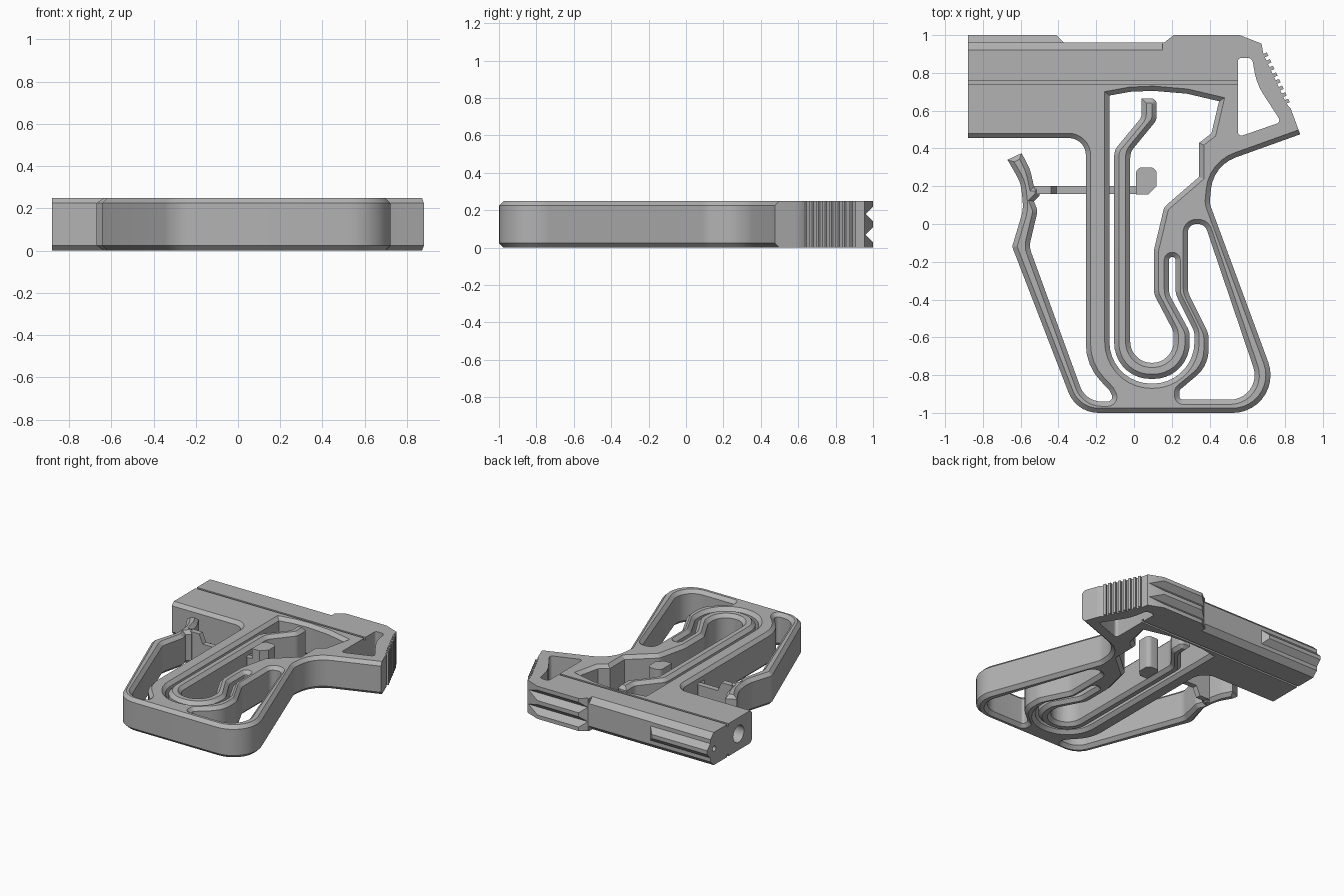
import bpy, bmesh, math
from mathutils import Vector

if "Cube" in bpy.data.objects:
    bpy.data.objects.remove(bpy.data.objects["Cube"])

H = 0.25       # thickness
B = 0.025      # rim chamfer
END = 1.1      # overshoot for trimming

grey = bpy.data.materials.new("plastic_grey")
grey.use_nodes = True
grey.diffuse_color = (0.45, 0.45, 0.45, 1)
grey.node_tree.nodes["Principled BSDF"].inputs["Base Color"].default_value = grey.diffuse_color


def rounded(points):
    """Polygon with an optional fillet radius as third value of each corner."""
    out = []
    for i, p in enumerate(points):
        c = Vector(p[:2])
        if len(p) < 3:
            out.append(c)
            continue
        a = (Vector(points[i - 1][:2]) - c).normalized()
        b = (Vector(points[(i + 1) % len(points)][:2]) - c).normalized()
        half = a.angle(b) / 2
        centre = c + (a + b).normalized() * p[2] / math.sin(half)
        start = c + a * p[2] / math.tan(half) - centre
        end = c + b * p[2] / math.tan(half) - centre
        turn = math.atan2(start.x * end.y - start.y * end.x, start.dot(end))
        n = max(2, math.ceil(abs(turn) / math.radians(11)))
        for k in range(n + 1):
            t = turn * k / n
            out.append(centre + Vector((start.x * math.cos(t) - start.y * math.sin(t),
                                        start.x * math.sin(t) + start.y * math.cos(t))))
    return out


def add(name, mesh):
    obj = bpy.data.objects.new(name, mesh)
    bpy.context.collection.objects.link(obj)
    mesh.materials.clear()
    mesh.materials.append(grey)
    return obj


def prism(name, points, axis, lo, hi):
    """Extrude a polygon along an axis; the points use the two other axes."""
    place = {"x": lambda p, d: (d, p[0], p[1]),
             "y": lambda p, d: (p[0], d, p[1]),
             "z": lambda p, d: (p[0], p[1], d)}[axis]
    bm = bmesh.new()
    ends = [[bm.verts.new(place(p, d)) for p in points] for d in (lo, hi)]
    for ring in ends:
        bm.faces.new(ring)
    for i in range(len(points)):
        bm.faces.new((ends[0][i - 1], ends[0][i], ends[1][i], ends[1][i - 1]))
    bmesh.ops.recalc_face_normals(bm, faces=bm.faces)
    mesh = bpy.data.meshes.new(name)
    bm.to_mesh(mesh)
    bm.free()
    return add(name, mesh)


def rect(a, b, c, d):
    return [(a, b), (c, b), (c, d), (a, d)]


def boolean(obj, cutter, operation="DIFFERENCE"):
    mod = obj.modifiers.new("cut", "BOOLEAN")
    mod.object, mod.operation, mod.solver = cutter, operation, "EXACT"
    bpy.context.view_layer.objects.active = obj
    bpy.ops.object.modifier_apply(modifier=mod.name)
    bpy.data.objects.remove(cutter)


def chamfered_plate(name, loops):
    """Flat plate with holes and chamfered rims."""
    cu = bpy.data.curves.new(name, "CURVE")
    cu.dimensions, cu.fill_mode = "2D", "BOTH"
    cu.extrude, cu.bevel_depth, cu.bevel_resolution, cu.offset = H / 2 - B, B, 0, -B
    for loop in loops:
        s = cu.splines.new("POLY")
        s.points.add(len(loop) - 1)
        for pt, co in zip(s.points, loop):
            pt.co = (co[0], co[1], 0, 1)
        s.use_cyclic_u = True
    tmp = bpy.data.objects.new(name, cu)
    bpy.context.collection.objects.link(tmp)
    bpy.context.view_layer.update()
    mesh = bpy.data.meshes.new_from_object(tmp.evaluated_get(bpy.context.evaluated_depsgraph_get()))
    bpy.data.objects.remove(tmp)
    bm = bmesh.new()
    bm.from_mesh(mesh)
    bmesh.ops.remove_doubles(bm, verts=bm.verts, dist=1e-4)
    bmesh.ops.translate(bm, verts=bm.verts, vec=(0, 0, H / 2))
    bmesh.ops.recalc_face_normals(bm, faces=bm.faces)
    bm.to_mesh(mesh)
    bm.free()
    return add(name, mesh)


# Outer edge: slide underside, front grip wall, trigger arm, grip base, back strap
outline = [(-END, END), (-END, .455), (-.255, .455, .09), (-.255, -.75, .28),
           (-.13, -.88, .025), (-.1, -.94, .025), (-.256, -.94, .12),
           (-.555, -.12, .1), (-.51, .07, .05), (-.53, .12), (-.5, .15), (-.5, .2),
           (-.53, .2), (-.55, .29, .2), (-.595, .375), (-.67, .34), (-.6, .22, .2),
           (-.585, .08, .2), (-.645, -.12, .03), (-.305, -1, .17), (.81, -1, .2),
           (.4, .11, .1), (.42, .31, .2), (1.02, .525), (1.02, END)]

# Window with the long spring standing inside it
window = [(-.13, .68), (-.13, -.845, .22), (.32, -.845, .22), (.32, -.57, .1),
          (.22, -.37, .1), (.22, -.175, .016), (.185, -.175, .016), (.185, -.37, .1),
          (.295, -.57, .1), (.295, -.82, .19), (-.105, -.82, .19), (-.105, .39, .08),
          (.04, .565, .05), (.04, .665), (.12, .665, .03), (.12, .55, .06),
          (-.02, .38, .08), (-.02, -.735, .113), (.21, -.735, .113), (.21, -.57, .08),
          (.105, -.37, .1), (.105, -.14, .1), (.16, .09, .05), (.345, .25), (.345, .43),
          (.41, .48), (.45, .65), (.28, .69), (.1, .705), (-.02, .7)]

strap_hole = [(.285, 0, .045), (.375, 0, .05), (.69, -.93, .13), (.24, -.93, .02),
              (.24, -.88, .02), (.395, -.75, .18), (.395, -.58, .12), (.285, -.36, .1)]

body = chamfered_plate("body", [rounded(p) for p in (outline, window, strap_hole)])

# Trim to the slide top, sights, serrated rear and square muzzle
trim = [(-.88, -END), (-.88, 1), (-.41, 1), (-.37, .96), (.16, .96), (.21, 1), (.56, 1), (.675, .955)]
top, low, teeth = Vector((.685, .9)), Vector((.815, .62)), 8
out = Vector((.018, .008))
for i in range(teeth):
    p = top.lerp(low, i / teeth)
    q = top.lerp(low, (i + .5) / teeth)
    trim += [p, p + out, q + out, q]
trim += [(.83, .61), (.88, .475), (.93, .35), (.93, -END)]
boolean(body, prism("trim", trim, "z", -1, 1), "INTERSECT")

# Hammer opening
hammer = [(.55, .88, .02), (.625, .88, .03), (.65, .74, .3), (.78, .54, .02), (.55, .46, .02)]
boolean(body, prism("hammer_cut", rounded(hammer), "z", -1, 1))

# Slide chamfers, sight notches and side grooves, mirrored through the thickness
side = [(1.01, .13), (1, .14), (.961, .18), (.961, .21), (.92, H), (.9, .27), (1.01, .27)]
notch = [(1.01, .23), (.96, .18), (1.01, .13)]
groove = rect(.742, H - .02, .758, H + .02)
for points, lo, hi in ((side, -1, .15), (notch, .15, .9), (groove, -1, .55)):
    for flip in (False, True):
        shape = [(y, H - z if flip else z) for y, z in points]
        boolean(body, prism("slide_cut", shape, "x", lo, hi))

# Barrel bore and guide hole
for y, r, depth in ((.62, .065, .4), (.915, .02, .2)):
    circle = [(y + r * math.cos(a), H / 2 + r * math.sin(a))
              for a in (math.tau * k / 24 for k in range(24))]
    boolean(body, prism("bore", circle, "x", -1, depth - .88))

# Passage for the trigger bar through the grip wall and spring
boolean(body, prism("passage", rect(.14, .06, .22, H - .06), "x", -.3, 0))

# Trigger bar and the sear block it pushes
half_bar = [(-.53, .01), (-.44, .01), (-.41, .08), (.06, .08)]
bar = prism("trigger_bar", half_bar + [(x, H - z) for x, z in reversed(half_bar)], "y", .158, .2)
sear_shape = [(.01, .155), (.01, .3, .035), (.12, .3, .035), (.12, .2), (.075, .155)]
sear = prism("sear_block", rounded(sear_shape), "z", 0, H)

for obj in (body, bar, sear):
    bpy.ops.object.select_all(action="DESELECT")
    obj.select_set(True)
    bpy.context.view_layer.objects.active = obj
    bpy.ops.object.shade_smooth_by_angle(angle=math.radians(28))
